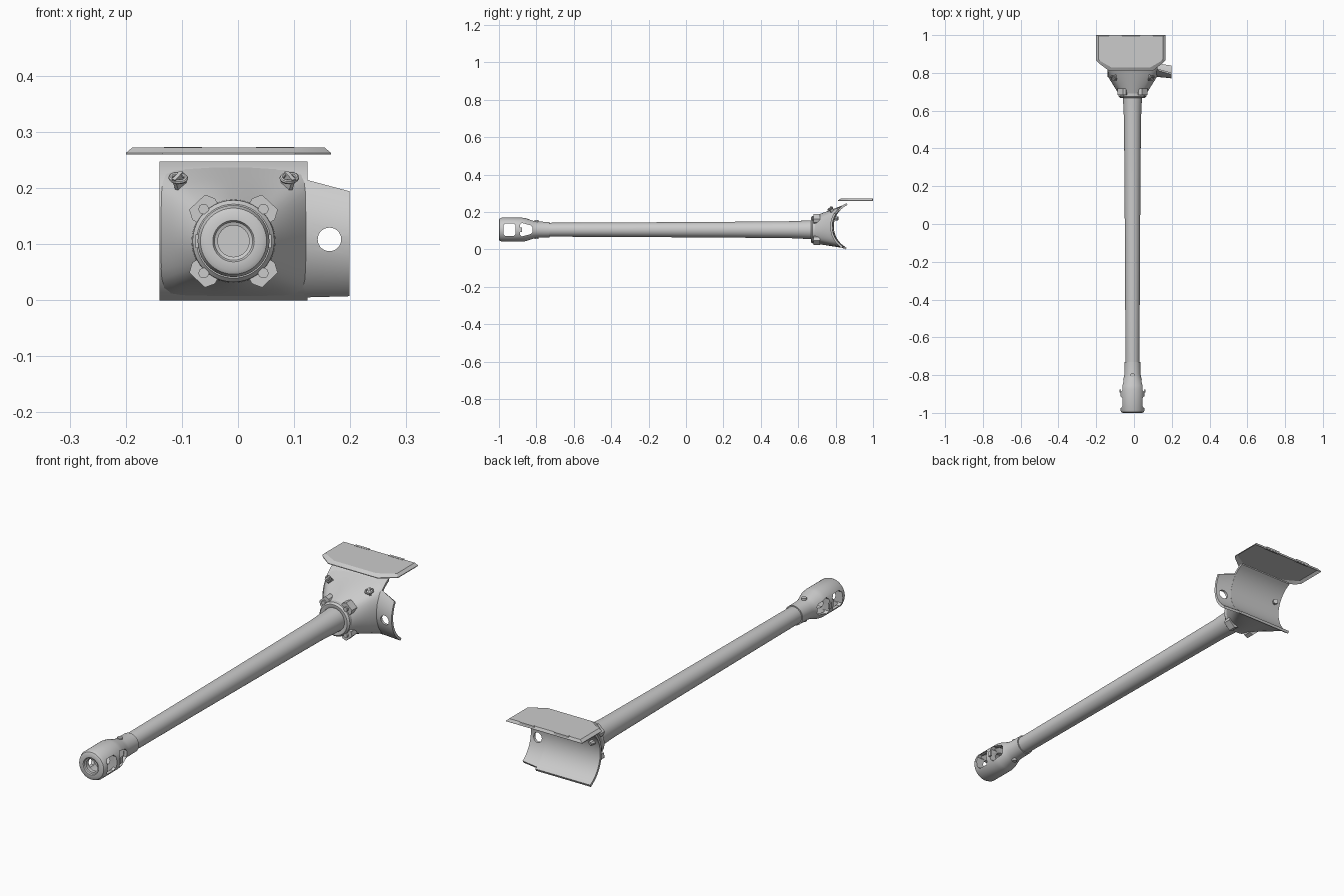
import bpy, bmesh, math
from mathutils import Vector, Matrix

if "Cube" in bpy.data.objects:
    bpy.data.objects.remove(bpy.data.objects["Cube"])

CX, CZ = -0.008, 0.105          # gun axis
AY, AZ = 0.917, 0.122           # axis of the curved shield
R_IN, R_OUT = 0.127, 0.138
steel = bpy.data.materials.new("steel_grey")
steel.diffuse_color = (0.6, 0.6, 0.6, 1)
steel.use_nodes = True
steel.node_tree.nodes["Principled BSDF"].inputs["Base Color"].default_value = steel.diffuse_color


def make(name, verts, faces, angle=35):
    bm = bmesh.new()
    vs = [bm.verts.new(v) for v in verts]
    for f in faces:
        bm.faces.new([vs[i] for i in f])
    bmesh.ops.recalc_face_normals(bm, faces=bm.faces)
    me = bpy.data.meshes.new(name)
    bm.to_mesh(me)
    bm.free()
    me.materials.append(steel)
    ob = bpy.data.objects.new(name, me)
    bpy.context.collection.objects.link(ob)
    smooth(ob, angle)
    return ob


def smooth(ob, angle=35):
    bpy.ops.object.select_all(action='DESELECT')
    bpy.context.view_layer.objects.active = ob
    ob.select_set(True)
    bpy.ops.object.shade_smooth_by_angle(angle=math.radians(angle))


def bridge(rings, wrap=False, caps=True):
    n, k = len(rings[0]), len(rings)
    verts = [v for r in rings for v in r]
    faces = []
    for i in range(k if wrap else k - 1):
        j = (i + 1) % k
        faces += [(i * n + a, i * n + (a + 1) % n, j * n + (a + 1) % n, j * n + a) for a in range(n)]
    if caps and not wrap:
        faces += [tuple(range(n)), tuple(range((k - 1) * n, k * n))]
    return verts, faces


def lathe(name, profile, n=40, wrap=False):
    rings = [[(CX + r * math.cos(2 * math.pi * a / n), y, CZ + r * math.sin(2 * math.pi * a / n))
              for a in range(n)] for y, r in profile]
    return make(name, *bridge(rings, wrap))


def prism(name, pts, depth, matrix=None):
    """Extrude an outline in local xy along local z."""
    m = matrix or Matrix()
    rings = [[m @ Vector((x, y, h)) for x, y in pts] for h in (0, depth)]
    return make(name, *bridge(rings))


def disc(r, n):
    return [(r * math.cos(2 * math.pi * i / n), r * math.sin(2 * math.pi * i / n)) for i in range(n)]


def frame(loc, axis):
    return Matrix.Translation(loc) @ Vector(axis).to_track_quat('Z', 'Y').to_matrix().to_4x4()


def cut(ob, cutter):
    cutter.hide_render = True
    mod = ob.modifiers.new("cut", 'BOOLEAN')
    mod.object, mod.operation, mod.solver = cutter, 'DIFFERENCE', 'EXACT'
    bpy.context.view_layer.objects.active = ob
    bpy.ops.object.modifier_apply(modifier=mod.name)
    bpy.data.objects.remove(cutter)
    smooth(ob)


def arc_y(z, r):
    return AY - math.sqrt(max(r * r - (z - AZ) ** 2, 0.0))


# barrel, slightly tapered
lathe("barrel", [(-0.82, 0.032), (-0.76, 0.037), (-0.3, 0.039), (0.2, 0.042), (0.55, 0.045),
                 (0.64, 0.049), (0.70, 0.052)])

# muzzle brake: hollow shell with two chambers
brake = lathe("muzzle_brake", [
    (-0.995, 0.034), (-1.0, 0.037), (-1.0, 0.052), (-0.996, 0.059), (-0.985, 0.064), (-0.875, 0.064),
    (-0.855, 0.061), (-0.815, 0.047), (-0.795, 0.043), (-0.73, 0.042), (-0.73, 0.034), (-0.81, 0.030),
    (-0.825, 0.036), (-0.885, 0.050), (-0.89, 0.028), (-0.91, 0.028), (-0.912, 0.052), (-0.972, 0.052),
    (-0.975, 0.028), (-0.993, 0.028)], wrap=True)


# side windows through the brake
def window(y0, y1, h0, h1, b=0.01):
    pts = [(y0 + b, -h0), (y1 - b, -h1), (y1, -h1 + b), (y1, h1 - b), (y1 - b, h1),
           (y0 + b, h0), (y0, h0 - b), (y0, -h0 + b)]
    m = Matrix(((0, 0, 1, -0.2), (1, 0, 0, 0), (0, 1, 0, CZ), (0, 0, 0, 1)))
    return prism("window_cutter", pts, 0.4, m)


cut(brake, window(-0.975, -0.912, 0.034, 0.034))
cut(brake, window(-0.888, -0.822, 0.036, 0.024))
for s in (-1, 1):
    prism("brake_screw", disc(0.011, 12), 0.013, frame((CX, -0.80, CZ + s * 0.038), (0, 0, s)))
    prism("brake_side_lug", [(-0.008, -0.012), (0.008, -0.012), (0.008, 0.012), (-0.008, 0.012)],
          0.007, frame((CX + s * 0.061, -0.885, CZ), (s, 0, 0)))

# collar around the barrel root
lathe("barrel_collar", [(0.672, 0.049), (0.668, 0.056), (0.668, 0.066), (0.676, 0.073), (0.72, 0.075)])

# mantlet body: round collar blending into the shield rectangle
N = 64
X0, X1, Z0, Z1 = -0.139, 0.123, 0.006, 0.243
front, back = [], []
for i in range(N):
    a = 2 * math.pi * (i + 0.5) / N
    c, s = math.cos(a), math.sin(a)
    front.append(Vector((CX + 0.074 * c, 0.69, CZ + 0.074 * s)))
    k = 1 / (abs(c) ** 10 + abs(s) ** 10) ** 0.1
    x, z = (X0 + X1) / 2 + (X1 - X0) / 2 * k * c, (Z0 + Z1) / 2 + (Z1 - Z0) / 2 * k * s
    back.append(Vector((x, arc_y(z, R_OUT - 0.003), z)))
rings = [[p.lerp(q, t) for p, q in zip(front, back)] for t in (0, 0.33, 0.67, 1)]
make("mantlet_body", *bridge(rings, caps=False), angle=40)


# curved shield plates sharing one axis
def curved_plate(name, x0, x1, low, high, shift=0.0, n=20):
    rings = []
    for i in range(n + 1):
        t = i / n
        ring = []
        for x, e, r in ((x0, 0, R_IN), (x1, 1, R_IN), (x1, 1, R_OUT), (x0, 0, R_OUT)):
            a0, a1 = (math.asin((zz - AZ) / R_IN) for zz in (low[e], high[e]))
            a = a0 + (a1 - a0) * t
            ring.append((x, AY - shift * e - r * math.cos(a), AZ + r * math.sin(a)))
        rings.append(ring)
    return make(name, *bridge(rings))


curved_plate("shield_plate", -0.14, 0.124, (0.009, 0.009), (0.237, 0.237))
flange = curved_plate("side_flange", 0.118, 0.199, (0.014, 0.016), (0.208, 0.188), 0.008)
cut(flange, prism("hole_cutter", disc(0.021, 28), 0.3, frame((0.163, 0.7, 0.108), (0, 1, 0))))

# four clamps with bolts around the collar
for deg in (47, 133, 227, 313):
    a = math.radians(deg)
    pts = [(r * math.cos(a + d), r * math.sin(a + d))
           for r, d in ((0.068, -0.36), (0.083, -0.34), (0.097, -0.2), (0.097, 0.2), (0.083, 0.34),
                        (0.068, 0.36), (0.066, 0))]
    m = Matrix(((1, 0, 0, CX), (0, 0, 1, 0.682), (0, 1, 0, CZ), (0, 0, 0, 1)))
    prism("collar_clamp", pts, 0.035, m)
    prism("clamp_bolt", disc(0.0095, 10), 0.012,
          frame((CX + 0.078 * math.cos(a), 0.685, CZ + 0.078 * math.sin(a)), (0, -1, 0)))

# lifting shackles on the upper shoulders
for x, s in ((-0.105, -1), (0.09, 1)):
    base = Vector((x, 0.775, 0.213))
    rot = frame(base, (s * 0.25, -0.6, 0.75)) @ Matrix.Rotation(s * 0.35, 4, 'Z')
    rings = []
    for i in range(20):
        u = 2 * math.pi * i / 20
        rings.append([rot @ Vector(((0.016 + 0.004 * math.cos(v)) * math.cos(u),
                                    (0.010 + 0.004 * math.cos(v)) * math.sin(u),
                                    0.006 + 0.004 * math.sin(v)))
                      for v in (2 * math.pi * j / 8 for j in range(8))])
    make("lifting_shackle", *bridge(rings, wrap=True))
    prism("shackle_lug", [(-0.004, -0.012), (0.004, -0.012), (0.004, 0.012), (-0.004, 0.012)], 0.03,
          rot @ Matrix.Translation((0, 0, -0.018)))

# sight port beside the gun
prism("sight_port", disc(0.011, 8), 0.04, frame((-0.117, 0.785, 0.169), (-0.4, -1, 0.2)) @
      Matrix.Translation((0, 0, -0.03)))

# thin cover plate with turned-down edges
outer = [(-0.2, 1.0), (-0.2, 0.865), (-0.185, 0.85), (-0.135, 0.813), (0.102, 0.813), (0.15, 0.85),
         (0.166, 0.865), (0.166, 1.0)]
inner = [(-0.188, 0.995), (-0.188, 0.872), (-0.178, 0.862), (-0.118, 0.828), (0.085, 0.828),
         (0.143, 0.862), (0.154, 0.872), (0.154, 0.995)]
layers = [(inner, 0.268), (outer, 0.259), (outer, 0.262), (inner, 0.272)]
make("cover_plate", *bridge([[(x, y, z) for x, y in o] for o, z in layers]), angle=20)

# hinge strips at the rear edge of the cover
for x in (-0.098, 0.066):
    prism("cover_hinge", [(x - 0.034, 0.988), (x + 0.034, 0.988), (x + 0.034, 1.0), (x - 0.034, 1.0)],
          0.009, Matrix.Translation((0, 0, 0.264)))
